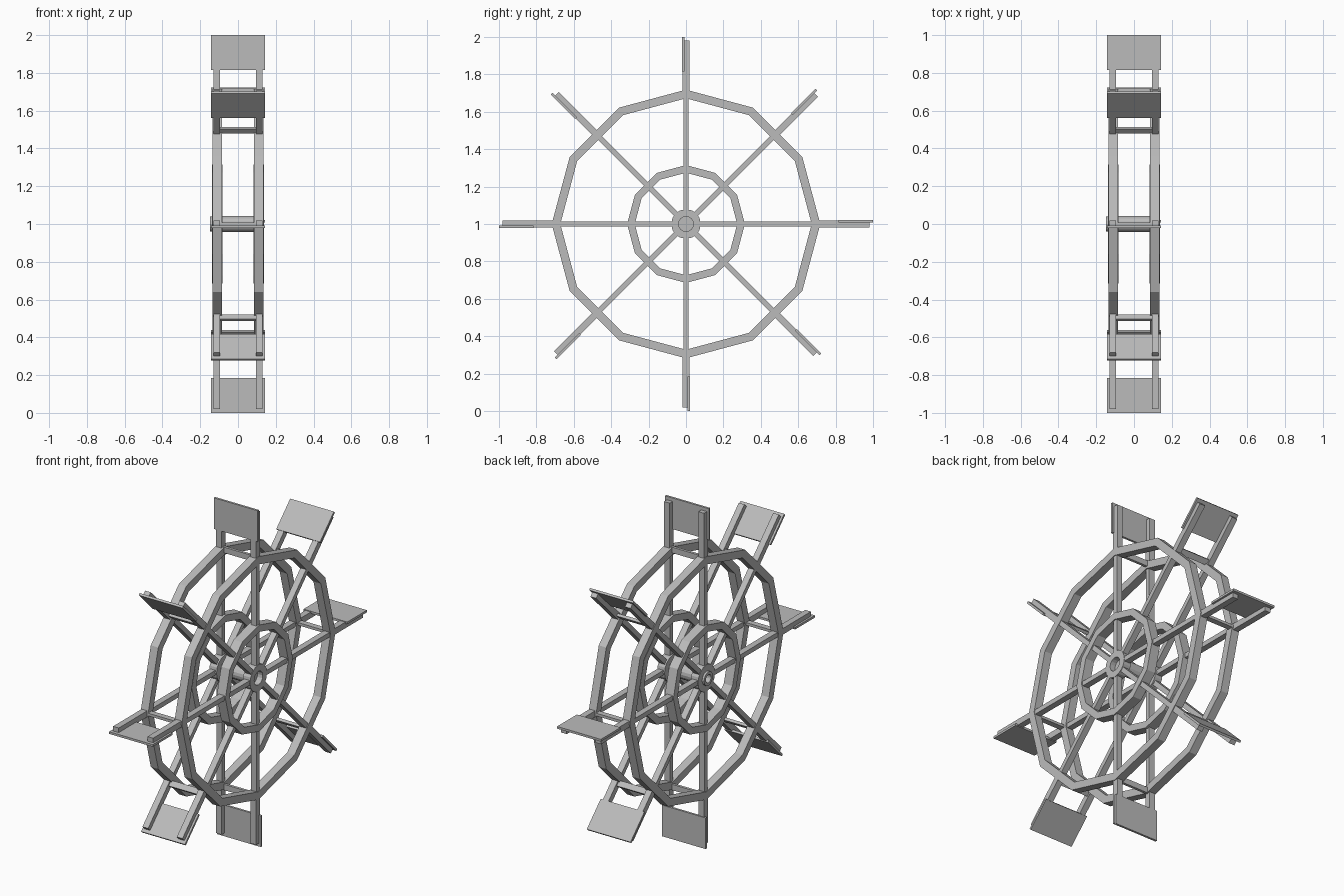
import bpy, bmesh, math
from mathutils import Matrix, Vector

cube = bpy.data.objects.get("Cube")
if cube:
    bpy.data.objects.remove(cube)

grey = bpy.data.materials.new("plain_grey")
grey.use_nodes = True
COLOR = (0.5, 0.5, 0.5, 1)
grey.diffuse_color = COLOR
grey.node_tree.nodes["Principled BSDF"].inputs["Base Color"].default_value = COLOR

CENTRE = Vector((0, 0, 1))
SPOKES = 8


def finish(name, bm):
    bmesh.ops.recalc_face_normals(bm, faces=bm.faces)
    mesh = bpy.data.meshes.new(name)
    bm.to_mesh(mesh)
    bm.free()
    mesh.materials.append(grey)
    obj = bpy.data.objects.new(name, mesh)
    obj.location = CENTRE
    bpy.context.collection.objects.link(obj)
    return obj


def beam(name, angle, x, radial, tangent):
    """Box given by x, radial and tangential ranges, turned about the axle."""
    bm = bmesh.new()
    bmesh.ops.create_cube(bm, size=1)
    ranges = (x, radial, tangent)
    for v in bm.verts:
        v.co = [(lo + hi) / 2 + c * (hi - lo) for c, (lo, hi) in zip(v.co, ranges)]
    bmesh.ops.rotate(bm, verts=bm.verts, matrix=Matrix.Rotation(angle, 3, 'X'))
    return finish(name, bm)


def lathe(name, profile, sides, closed=True):
    """Turn (x, radius) points about the axle; open profiles get end caps."""
    bm = bmesh.new()
    rows = []
    for x, r in profile:
        rows.append([bm.verts.new((x, r * math.cos(a), r * math.sin(a)))
                     for a in (math.tau * i / sides for i in range(sides))])
    pairs = list(zip(rows, rows[1:]))
    if closed:
        pairs.append((rows[-1], rows[0]))
    else:
        bm.faces.new(rows[0])
        bm.faces.new(rows[-1])
    for a, b in pairs:
        for i in range(sides):
            j = (i + 1) % sides
            bm.faces.new((a[i], a[j], b[j], b[i]))
    return finish(name, bm)


def ring(name, x0, x1, inner, outer, sides=12):
    return lathe(name, [(x0, inner), (x1, inner), (x1, outer), (x0, outer)], sides)


# Both wheel sides: rims, hub flange and spokes
for side, s in (("left", 1), ("right", -1)):
    def span(a, b):
        return tuple(sorted((s * a, s * b)))

    ring(side + "_outer_rim", *span(0.086, 0.135), 0.672, 0.718)
    ring(side + "_inner_rim", *span(0.081, 0.138), 0.274, 0.315)
    ring(side + "_hub", *span(0.085, 0.134), 0.04, 0.079, 16)
    for i in range(SPOKES):
        angle = math.tau * i / SPOKES
        beam(side + "_spoke", angle, span(0.094, 0.131), (0.045, 0.7), (-0.014, 0.014))
        beam(side + "_arm", angle, span(0.094, 0.131), (0.69, 0.98), (-0.018, 0.018))

# Axle between the hubs, with a small collar on one end
lathe("axle", [(-0.1, 0.043), (0.1, 0.043)], 16, closed=False)
ring("axle_collar", -0.147, -0.09, 0.024, 0.041, 16)

# Paddles and the cross bars that join the two rims
for i in range(SPOKES):
    angle = math.tau * i / SPOKES
    beam("paddle", angle, (-0.143, 0.143), (0.816, 1.0), (0.009, 0.022))
    beam("cross_bar", angle, (-0.1, 0.1), (0.684, 0.718), (-0.008, 0.008))
